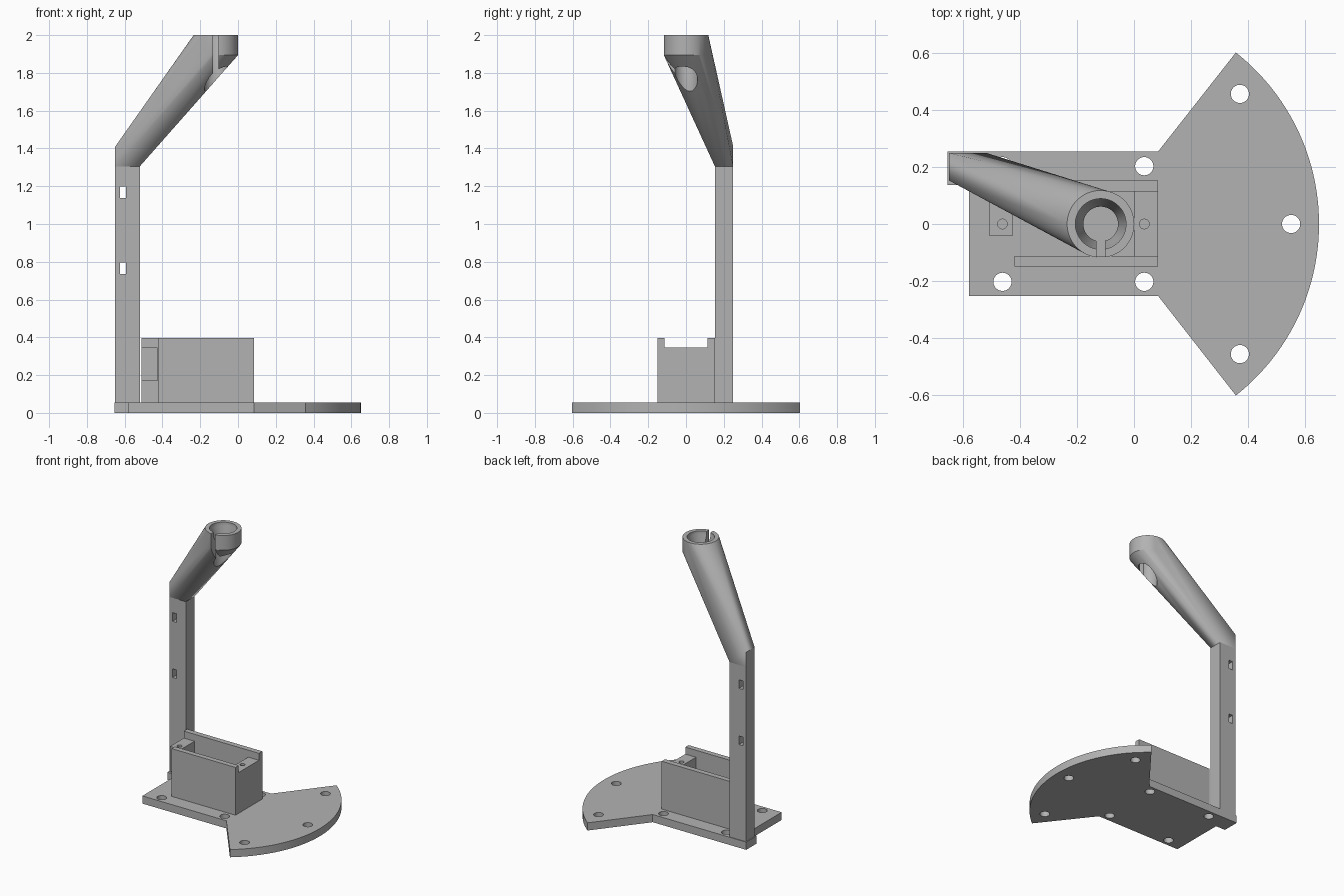
import bpy, bmesh, math

if "Cube" in bpy.data.objects:
    bpy.data.objects.remove(bpy.data.objects["Cube"])

grey = bpy.data.materials.new("mid grey")
grey.use_nodes = True
colour = (0.45, 0.45, 0.45, 1)
grey.diffuse_color = colour
grey.node_tree.nodes["Principled BSDF"].inputs["Base Color"].default_value = colour

PLATE_TOP = 0.055
RING_X, RING_R = -0.117, 0.118
POST_X, POST_Y = (-0.65, -0.52), (0.153, 0.25)
POST_TOP, SHOULDER_TOP = 1.305, 1.41


def finish(name, bm):
    bmesh.ops.recalc_face_normals(bm, faces=bm.faces)
    mesh = bpy.data.meshes.new(name)
    bm.to_mesh(mesh)
    bm.free()
    mesh.materials.append(grey)
    obj = bpy.data.objects.new(name, mesh)
    bpy.context.collection.objects.link(obj)
    return obj


def prism(name, outline, z0, z1):
    bm = bmesh.new()
    face = bm.faces.new([bm.verts.new((x, y, z0)) for x, y in outline])
    top = bmesh.ops.extrude_face_region(bm, geom=[face])["geom"]
    verts = [v for v in top if isinstance(v, bmesh.types.BMVert)]
    bmesh.ops.translate(bm, verts=verts, vec=(0, 0, z1 - z0))
    return finish(name, bm)


def box(name, xs, ys, zs):
    (a, b), (c, d) = xs, ys
    return prism(name, [(a, c), (b, c), (b, d), (a, d)], *zs)


def circle(x, y, r, n):
    return [(x + r * math.cos(math.tau * i / n), y + r * math.sin(math.tau * i / n))
            for i in range(n)]


def lathe(name, x, y, profile, n=64):
    """Solid of revolution through (radius, height) rings, capped at both ends."""
    bm = bmesh.new()
    rings = [[bm.verts.new((px, py, z)) for px, py in circle(x, y, r, n)]
             for r, z in profile]
    for low, high in zip(rings, rings[1:]):
        for i in range(n):
            j = (i + 1) % n
            bm.faces.new((low[i], low[j], high[j], high[i]))
    bm.faces.new(rings[0])
    bm.faces.new(rings[-1])
    return finish(name, bm)


def drill(obj, x, y, r, z0, z1):
    cut(obj, prism("drill_cutter", circle(x, y, r, 32), z0, z1))


def cut(obj, cutter, operation='DIFFERENCE'):
    mod = obj.modifiers.new("cut", 'BOOLEAN')
    mod.operation, mod.solver, mod.object = operation, 'EXACT', cutter
    bpy.context.view_layer.objects.active = obj
    bpy.ops.object.modifier_apply(modifier=mod.name)
    bpy.data.objects.remove(cutter)


def smooth(obj):
    bpy.ops.object.select_all(action='DESELECT')
    obj.select_set(True)
    bpy.context.view_layer.objects.active = obj
    bpy.ops.object.shade_smooth_by_angle(angle=math.radians(25))


# Base plate: rectangle with a fan whose arc is centred under the ring
fan_r, fan_angle, steps = 0.767, math.atan2(0.605, 0.477), 48
arc = [(RING_X + fan_r * math.cos(a), fan_r * math.sin(a))
       for a in (fan_angle * (2 * i / steps - 1) for i in range(steps + 1))]
outline = [(-0.58, -0.253), (0.085, -0.253)] + arc + [
    (0.085, 0.255), (-0.655, 0.255), (-0.655, 0.137), (-0.58, 0.137)]
base = prism("base_plate", outline, 0, PLATE_TOP)
screw_holes = [(0.552, 0)] + [(x, s * y) for s in (-1, 1)
                              for x, y in ((0.372, 0.457), (0.036, 0.203), (-0.462, 0.203))]
for x, y in screw_holes:
    drill(base, x, y, 0.032, -0.1, 0.2)
smooth(base)

# Electronics box: two side walls, a solid end block and a raised mounting block
box("front_wall", (-0.42, 0.085), (-0.15, -0.113), (PLATE_TOP, 0.397))
box("back_wall", (-0.51, 0.085), (0.115, 0.153), (PLATE_TOP, 0.397))
end_block = box("end_block", (0, 0.085), (-0.113, 0.115), (PLATE_TOP, 0.347))
mount_block = box("mount_block", (-0.51, -0.425), (-0.04, 0.115), (0.17, 0.347))
drill(end_block, 0.036, 0, 0.017, 0.2, 0.5)
drill(mount_block, -0.462, 0, 0.017, 0.22, 0.5)
smooth(end_block)
smooth(mount_block)

# Upright post with two cable-tie slots
post = box("post", POST_X, POST_Y, (PLATE_TOP, POST_TOP))
for z in (0.735, 1.137):
    cut(post, box("slot_cutter", (-0.625, -0.594), (0, 0.5), (z, z + 0.062)))

# Slanted arm: hull from a wedge on the post to the ring
bm = bmesh.new()
for y in POST_Y:
    for x, z in ((POST_X[0], POST_TOP), (POST_X[1], POST_TOP), (POST_X[0], SHOULDER_TOP)):
        bm.verts.new((x, y, z))
for x, y in circle(RING_X, 0, RING_R, 64):
    for z in (1.895, 2):
        bm.verts.new((x, y, z))
hull = bmesh.ops.convex_hull(bm, input=bm.verts)
bmesh.ops.delete(bm, geom=hull["geom_interior"], context='VERTS')
bmesh.ops.dissolve_limit(bm, angle_limit=0.002, verts=bm.verts, edges=bm.edges)
arm = finish("arm", bm)

# Stepped bore through the ring and the narrow slot in its front
cut(arm, lathe("bore_cutter", RING_X, 0,
               [(0.061, 1.6), (0.061, 1.9), (0.089, 1.975), (0.089, 2.1)]))
cut(arm, box("ring_slot_cutter", (RING_X - 0.015, RING_X + 0.015), (-0.2, 0), (1.55, 2.1)))
smooth(arm)
